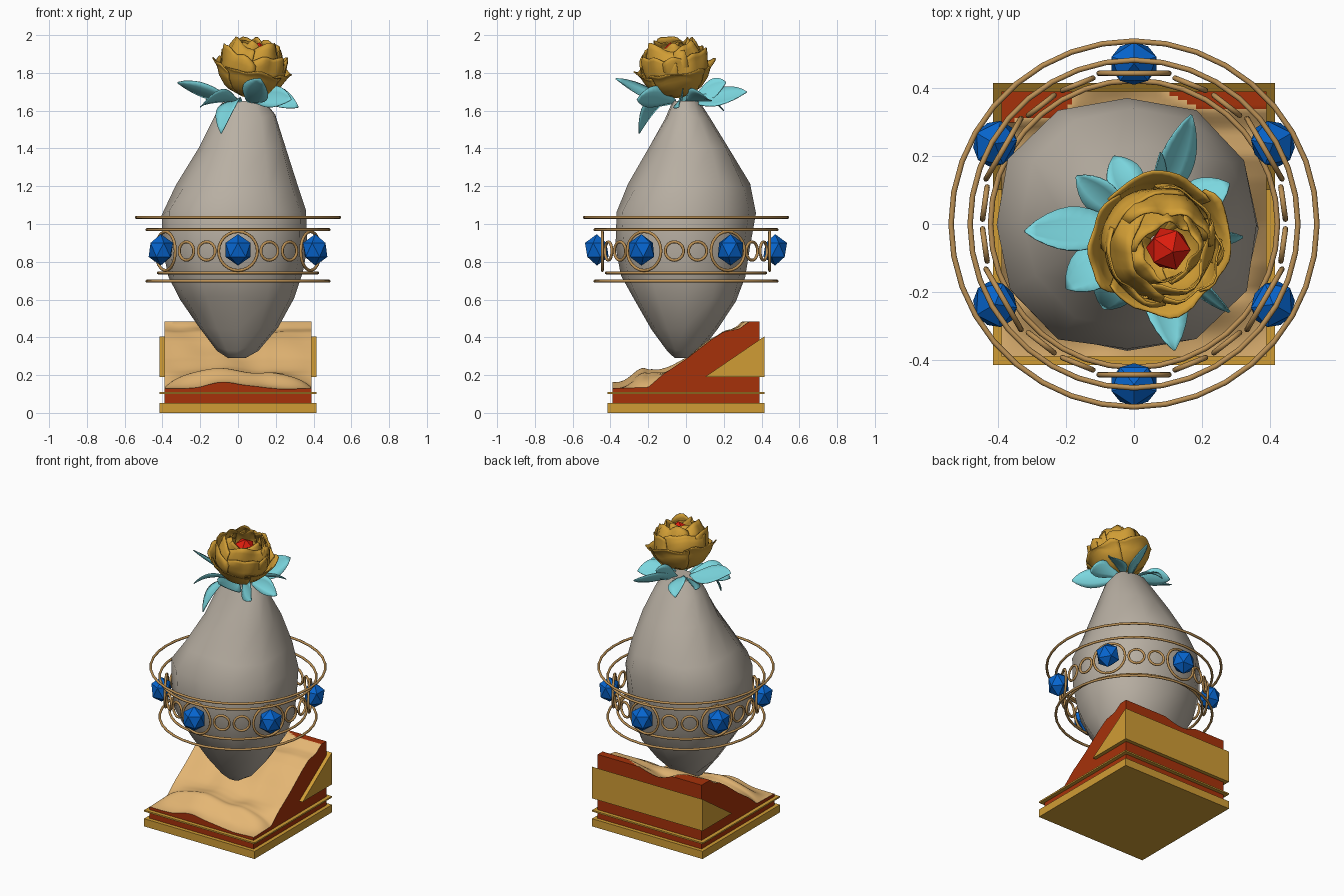
import bpy, bmesh, math, random
from mathutils import Vector, Matrix, noise

if "Cube" in bpy.data.objects:
    bpy.data.objects.remove(bpy.data.objects["Cube"])

random.seed(4)

def mat(name, r, g, b):
    m = bpy.data.materials.new(name)
    m.diffuse_color = (r, g, b, 1)
    m.use_nodes = True
    m.node_tree.nodes["Principled BSDF"].inputs["Base Color"].default_value = m.diffuse_color
    return m

GOLD = mat("gold", 0.63, 0.335, 0.035)
BRONZE = mat("bronze wire", 0.50, 0.28, 0.09)
SAND = mat("sand", 0.78, 0.47, 0.175)
RED = mat("red clay", 0.38, 0.031, 0.003)
GREY = mat("grey stone", 0.48, 0.43, 0.365)
CYAN = mat("cyan leaf", 0.20, 0.68, 0.74)
BLUE = mat("blue gem", 0.002, 0.13, 0.62)
RUBY = mat("ruby", 0.72, 0.012, 0.004)

def obj(name, verts, faces, mats, smooth=None):
    me = bpy.data.meshes.new(name)
    me.from_pydata([tuple(v) for v in verts], [], faces)
    bm = bmesh.new()
    bm.from_mesh(me)
    bmesh.ops.recalc_face_normals(bm, faces=bm.faces)
    bm.to_mesh(me)
    bm.free()
    for m in mats:
        me.materials.append(m)
    o = bpy.data.objects.new(name, me)
    bpy.context.collection.objects.link(o)
    if smooth:
        me.shade_smooth()
        me.set_sharp_from_angle(angle=math.radians(smooth))
    return o

def lerp(table, t):
    for (a, p), (b, q) in zip(table, table[1:]):
        if t <= b:
            return p + (q - p) * max(0, t - a) / (b - a)
    return table[-1][1]

def prism(name, profile, half, m):
    """Extrude a y,z profile along x."""
    n = len(profile)
    v = [(s * half, y, z) for s in (-1, 1) for y, z in profile]
    f = [list(range(n)), list(range(n, 2 * n))]
    f += [[i, (i + 1) % n, n + (i + 1) % n, n + i] for i in range(n)]
    return obj(name, v, f, [m])

def slab(name, half, z0, z1, m):
    return prism(name, [(-half, z0), (half, z0), (half, z1), (-half, z1)], half, m)

# --- base: plate, trim strip, rear wedge band
slab("base_plate", 0.415, 0, 0.052, GOLD)
slab("base_trim", 0.415, 0.1, 0.11, GOLD)
prism("rear_band", [(0.1, 0.19), (0.415, 0.19), (0.415, 0.405)], 0.415, GOLD)

# --- sloping terrain block: sand on top, red on the cut sides
RAMP = [(-0.39, 0.13), (-0.2, 0.135), (-0.12, 0.205), (0, 0.285), (0.13, 0.385),
        (0.2, 0.43), (0.28, 0.445), (0.34, 0.487), (0.39, 0.5)]

def height(x, y):
    edge = 1 - (abs(x) / 0.39) ** 4
    h = lerp(RAMP, y)
    h += 0.04 * math.exp(-((x + 0.08) / 0.11) ** 2 - ((y + 0.39) / 0.2) ** 2)
    h += 0.08 * math.exp(-((y + 0.22) / 0.08) ** 2) * edge
    h -= 0.05 * math.exp(-((x + 0.04) / 0.13) ** 2 - ((y - 0.34) / 0.1) ** 2)
    h += 0.16 * max(0, -x - 0.1) * math.exp(-((y - 0.34) / 0.07) ** 2)
    h += 0.02 * edge * noise.noise(Vector((x * 6, y * 6, 2)))
    return min(h, 0.485)

N, H = 60, 0.39
P = [-H + 2 * H * i / N for i in range(N + 1)]
verts = [(x, y, height(x, y)) for y in P for x in P]
idx = lambda i, j: j * (N + 1) + i
faces = [[idx(i, j), idx(i + 1, j), idx(i + 1, j + 1), idx(i, j + 1)]
         for j in range(N) for i in range(N)]
rim = ([idx(i, 0) for i in range(N)] + [idx(N, j) for j in range(N)]
       + [idx(i, N) for i in range(N, 0, -1)] + [idx(0, j) for j in range(N, 0, -1)])
low = len(verts)
verts += [(verts[k][0], verts[k][1], 0.03) for k in rim]
R = len(rim)
faces += [[rim[k], low + k, low + (k + 1) % R, rim[(k + 1) % R]] for k in range(R)]
faces.append([low + k for k in range(R)])
block = obj("terrain_block", verts, faces, [RED, SAND], 40)
for p in block.data.polygons:
    flat_top = all(block.data.vertices[v].co.z > 0.4845 for v in p.vertices)
    p.material_index = int(p.normal.z > 0.2 and not flat_top)

# --- stone body: lofted rings given as z, x range, y range
BODY = [(0.29, -0.05, 0.04, -0.06, 0.02), (0.34, -0.11, 0.11, -0.1, 0.08),
        (0.45, -0.21, 0.21, -0.18, 0.17), (0.6, -0.31, 0.30, -0.28, 0.27),
        (0.73, -0.375, 0.345, -0.34, 0.315), (0.88, -0.405, 0.365, -0.37, 0.345),
        (1.06, -0.405, 0.365, -0.37, 0.365), (1.2, -0.325, 0.315, -0.305, 0.335),
        (1.4, -0.21, 0.255, -0.195, 0.23), (1.57, -0.125, 0.2, -0.11, 0.125),
        (1.65, -0.08, 0.14, -0.07, 0.07)]
S = 12
verts, faces = [], []
for z, x0, x1, y0, y1 in BODY:
    for k in range(S):
        a = 2 * math.pi * k / S
        c, s = math.cos(a), math.sin(a)
        r = (abs(c) ** 2.4 + abs(s) ** 2.4) ** (-1 / 2.4) * random.uniform(0.98, 1.015)
        verts.append(((x0 + x1) / 2 + r * c * (x1 - x0) / 2,
                      (y0 + y1) / 2 + r * s * (y1 - y0) / 2,
                      z + (random.uniform(-0.015, 0.015) if 0.3 < z < 1.6 else 0)))
for j in range(len(BODY) - 1):
    faces += [[j * S + k, j * S + (k + 1) % S, (j + 1) * S + (k + 1) % S, (j + 1) * S + k]
              for k in range(S)]
faces += [list(range(S)), list(range(len(verts) - S, len(verts)))]
obj("stone_body", verts, faces, [GREY], 50)

# --- wire rings
def ring(name, radius, wire, matrix, seg):
    v, f, M = [], [], 8
    for i in range(seg):
        a = 2 * math.pi * i / seg
        for j in range(M):
            b = 2 * math.pi * j / M
            r = radius + wire * math.cos(b)
            v.append(matrix @ Vector((r * math.cos(a), r * math.sin(a), wire * math.sin(b))))
            f.append([i * M + j, ((i + 1) % seg) * M + j,
                      ((i + 1) % seg) * M + (j + 1) % M, i * M + (j + 1) % M])
    return obj(name, v, f, [BRONZE], 50)

for k, (z, r) in enumerate([(0.70, 0.482), (0.743, 0.422), (0.972, 0.482), (1.037, 0.538)]):
    ring(f"hoop_{k}", r, 0.008, Matrix.Translation((0, 0, z - 0.002)), 36)

def gem(name, matrix, m):
    bm = bmesh.new()
    bmesh.ops.create_icosphere(bm, subdivisions=1, radius=1, matrix=matrix)
    me = bpy.data.meshes.new(name)
    bm.to_mesh(me)
    bm.free()
    me.materials.append(m)
    bpy.context.collection.objects.link(bpy.data.objects.new(name, me))

# --- belt of six gems in round settings with two small links between
upright = Matrix.Rotation(math.pi / 2, 4, 'Y')
for k in range(6):
    base = -90 + 60 * k
    def place(deg, rad, z):
        return Matrix.Rotation(math.radians(deg), 4, 'Z') @ Matrix.Translation((rad, 0, z))
    ring(f"gem_setting_{k}", 0.103, 0.008, place(base, 0.443, 0.857) @ upright, 24)
    for d in (22, 38):
        ring(f"link_{k}_{d}", 0.049, 0.008, place(base + d, 0.443, 0.857) @ upright, 18)
    gem(f"gem_{k}", place(base, 0.472, 0.863) @ Matrix.Diagonal((0.07, 0.078, 0.083, 1)), BLUE)

# --- leaves: tip x, y, z, half width, arch lift, sideways roll
LEAVES = [(-0.32, -0.02, 1.75, 0.075, -0.02, 0.6), (-0.17, 0.14, 1.66, 0.06, 0.03, -0.7),
          (-0.06, 0.20, 1.60, 0.06, 0.06, 0.5), (0.08, 0.21, 1.75, 0.06, 0, 3),
          (0.17, 0.32, 1.70, 0.07, -0.02, 1.0), (0.28, 0.12, 1.66, 0.065, 0.04, -0.6),
          (0.32, -0.04, 1.62, 0.055, 0.06, 2), (0.28, -0.26, 1.66, 0.06, 0.03, 2.5),
          (0.12, -0.37, 1.77, 0.075, -0.05, -0.6), (-0.09, -0.25, 1.48, 0.065, 0.12, 0.3),
          (-0.20, -0.19, 1.62, 0.075, 0.06, 0.6)]
centre = Vector((0.04, -0.02, 1.65))
for k, (x, y, z, w, lift, roll) in enumerate(LEAVES):
    tip = Vector((x, y, z))
    out = Vector((x - centre.x, y - centre.y, 0)).normalized()
    start = centre + out * 0.05
    mid = (start + tip) / 2 + Vector((0, 0, lift)) + out * lift * 0.4
    side = Vector((-out.y, out.x, roll)).normalized()
    bow = side.cross(out)
    verts, faces, n = [], [], 10
    for i in range(n + 1):
        t = i / n
        p = start * (1 - t) ** 2 + mid * 2 * t * (1 - t) + tip * t * t
        ww = w * (0.12 + 0.88 * math.sin(math.pi * t ** 1.15)) if i < n else 0.003
        for j in (-1, -0.5, 0, 0.5, 1):
            verts.append(p + side * ww * j - bow * (0.2 * ww * j * j))
    faces = [[i * 5 + j, i * 5 + j + 1, i * 5 + j + 6, i * 5 + j + 5]
             for i in range(n) for j in range(4)]
    leaf = obj(f"leaf_{k}", verts, faces, [CYAN], 60)
    leaf.modifiers.new("thickness", 'SOLIDIFY').thickness = 0.004

# --- rose: layered cupped petals on a tilted axis (count, span, radius/height profile)
LAYERS = [(4, 100, [(0.03, 0.01), (0.12, 0.045), (0.165, 0.1), (0.185, 0.145), (0.21, 0.17)]),
          (4, 115, [(0.03, 0.02), (0.125, 0.07), (0.17, 0.14), (0.175, 0.21), (0.165, 0.25)]),
          (3, 145, [(0.02, 0.03), (0.12, 0.08), (0.16, 0.16), (0.15, 0.24), (0.115, 0.305)]),
          (3, 145, [(0.02, 0.1), (0.09, 0.14), (0.115, 0.2), (0.105, 0.26), (0.08, 0.30)])]
tilt = (Matrix.Translation((0.045, -0.035, 1.67))
        @ Matrix.Rotation(math.radians(14), 4, Vector((0.5, 0.7, 0))))
for L, (count, span, prof) in enumerate(LAYERS):
    R_tab = [(i / 4, p[0]) for i, p in enumerate(prof)]
    Z_tab = [(i / 4, p[1]) for i, p in enumerate(prof)]
    for c in range(count):
        a0 = math.radians(360 * c / count + 37 * L)
        U, V = 14, 10
        verts = []
        for i in range(V + 1):
            v = i / V
            for j in range(U + 1):
                u = 2 * j / U - 1
                a = a0 + math.radians(span / 2) * u
                top = v * (1 - 0.14 * u ** 2)
                ruffle = 0.035 * v * noise.noise(Vector((2 * u, 2 * v, 7 * L + 3.3 * c)))
                r = lerp(R_tab, top) * (1 + 0.04 * u) + ruffle * 0.7
                verts.append(tilt @ Vector((r * math.cos(a), r * math.sin(a),
                                            lerp(Z_tab, top) + ruffle)))
        faces = [[i * (U + 1) + j, i * (U + 1) + j + 1, (i + 1) * (U + 1) + j + 1, (i + 1) * (U + 1) + j]
                 for i in range(V) for j in range(U)]
        petal = obj(f"petal_{L}_{c}", verts, faces, [GOLD], 60)
        petal.modifiers.new("thickness", 'SOLIDIFY').thickness = 0.006

# --- ruby in the heart of the rose
gem("rose_heart", tilt @ Matrix.Translation((0.01, -0.005, 0.235)) @ Matrix.Scale(0.068, 4), RUBY)
